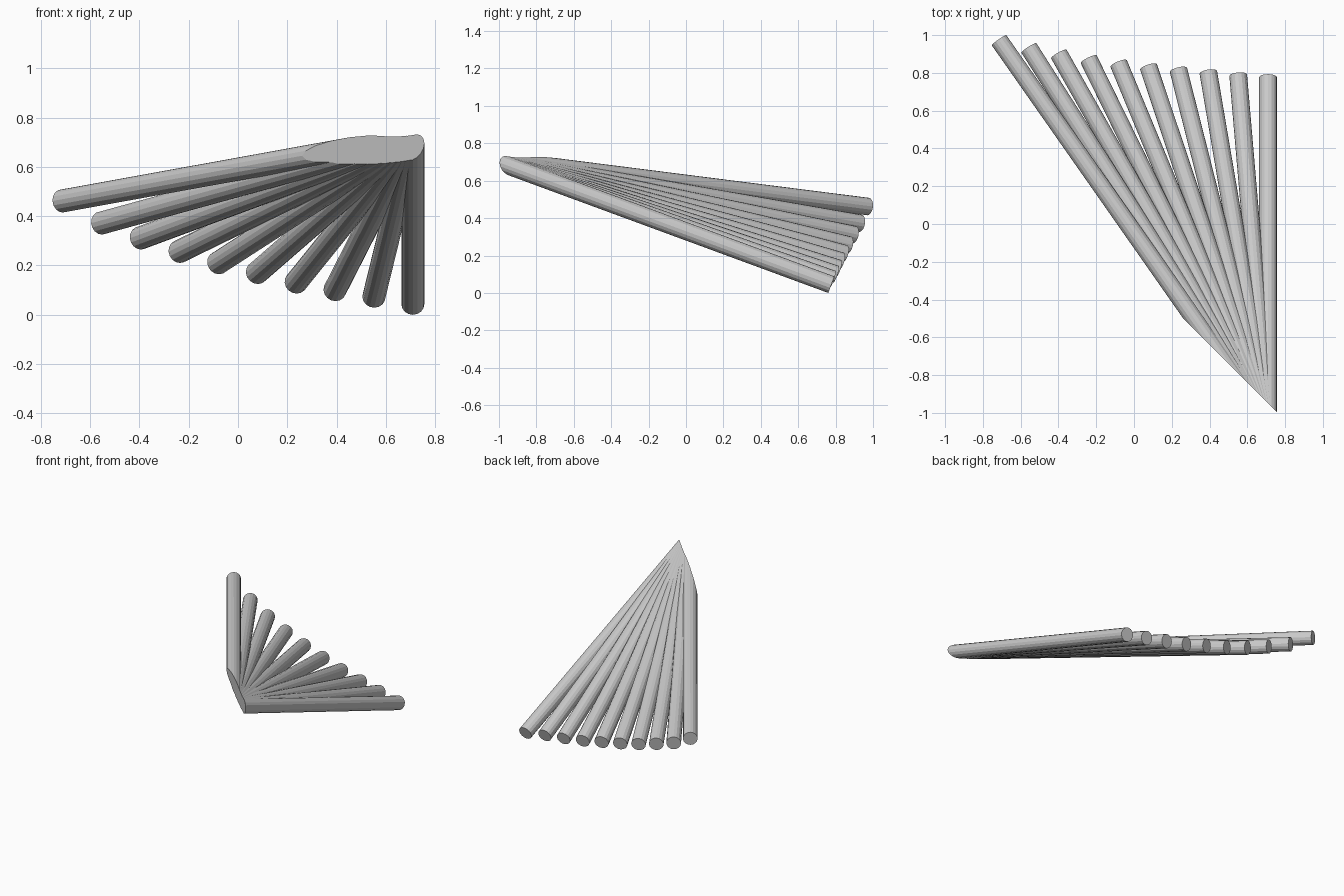
import bpy, bmesh
from mathutils import Vector

if "Cube" in bpy.data.objects:
    bpy.data.objects.remove(bpy.data.objects["Cube"])

RADIUS = 0.047
SIDES = 16
APEX = Vector((0.71, -1.06, 0.72))      # point where all rod axes meet
CUT_POINT = Vector((0.0, -0.24, 0.0))   # upright plane trimming the joined tips
CUT_NORMAL = Vector((-1.0, -1.0, 0.0)).normalized()

grey = bpy.data.materials.new("light_grey")
grey.diffuse_color = (0.6, 0.6, 0.6, 1.0)
grey.use_nodes = True
grey.node_tree.nodes["Principled BSDF"].inputs["Base Color"].default_value = grey.diffuse_color

# Depth and height of each free rod end, from the right rod to the left one
ENDS = [(0.777, 0.044), (0.787, 0.073), (0.803, 0.100), (0.816, 0.131),
        (0.832, 0.170), (0.850, 0.210), (0.872, 0.256), (0.900, 0.311),
        (0.932, 0.372), (0.973, 0.462)]


def rod(name, end):
    """Round rod from the free end past the apex, trimmed by the cut plane."""
    direction = (end - APEX).normalized()
    start = APEX - direction * 0.3
    bm = bmesh.new()
    bmesh.ops.create_cone(bm, cap_ends=True, segments=SIDES, radius1=RADIUS,
                          radius2=RADIUS, depth=(end - start).length)
    turn = direction.to_track_quat('Z', 'Y').to_matrix().to_4x4()
    bm.transform(turn)
    bmesh.ops.translate(bm, verts=bm.verts, vec=(start + end) / 2)
    # Slanted flat tip
    cut = bmesh.ops.bisect_plane(
        bm, geom=bm.verts[:] + bm.edges[:] + bm.faces[:],
        plane_co=CUT_POINT, plane_no=CUT_NORMAL, clear_outer=True)
    rim = [g for g in cut["geom_cut"] if isinstance(g, bmesh.types.BMEdge)]
    bmesh.ops.contextual_create(bm, geom=rim)
    bmesh.ops.recalc_face_normals(bm, faces=bm.faces)
    mesh = bpy.data.meshes.new(name)
    bm.to_mesh(mesh)
    bm.free()
    mesh.materials.append(grey)
    obj = bpy.data.objects.new(name, mesh)
    bpy.context.collection.objects.link(obj)


# Fan of rods, evenly spread from right to left
for i, (y, z) in enumerate(ENDS):
    rod(f"fan_rod_{i + 1}", Vector((0.71 - 0.1583 * i, y, z)))
